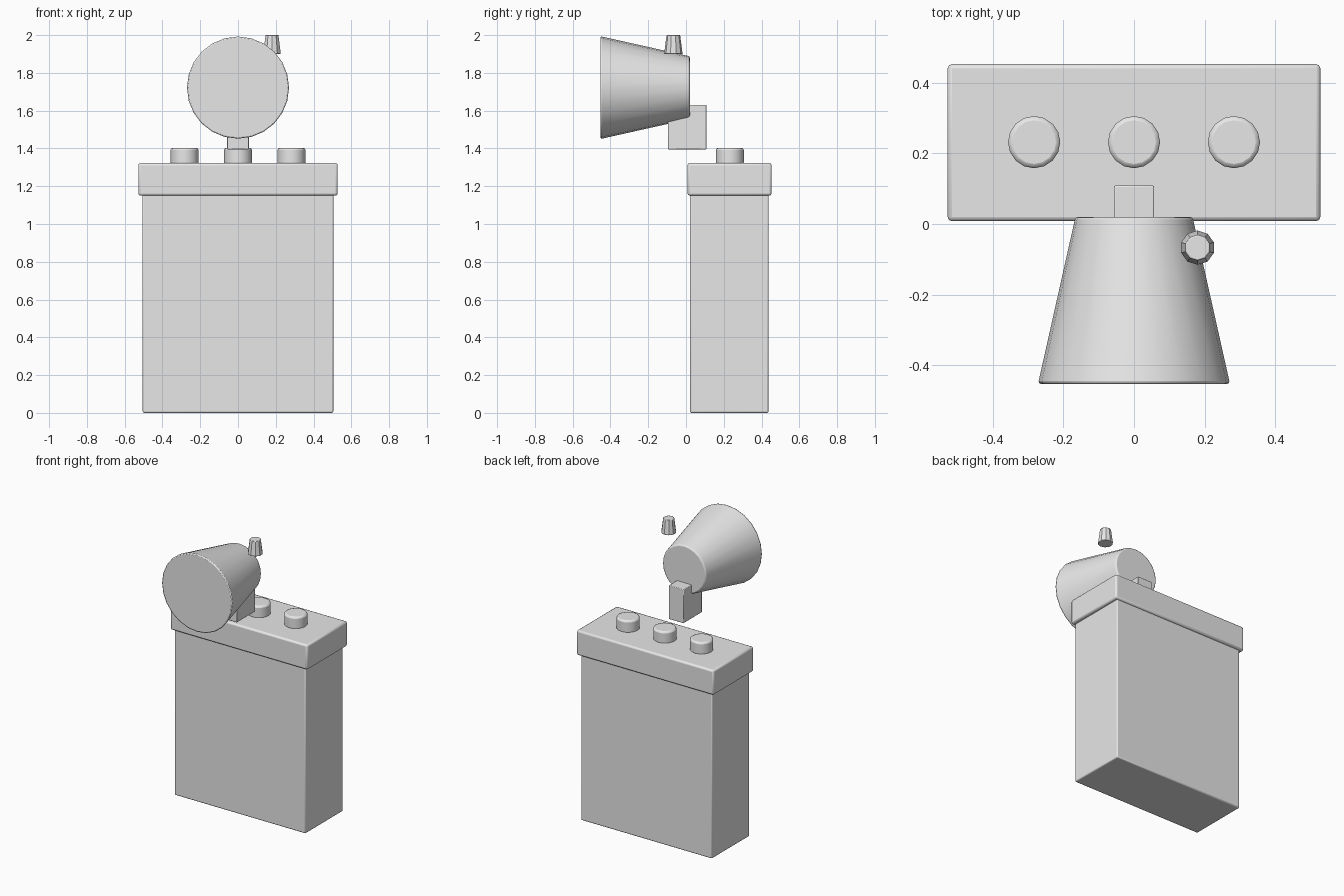
import bpy
import math

if "Cube" in bpy.data.objects:
    bpy.data.objects.remove(bpy.data.objects["Cube"], do_unlink=True)

grey = bpy.data.materials.new("plain_grey")
grey.use_nodes = True
GREY = (0.8, 0.8, 0.8, 1)
grey.diffuse_color = GREY
grey.node_tree.nodes["Principled BSDF"].inputs["Base Color"].default_value = GREY


def finish(name, bevel):
    """Name, colour, round and smooth the active object."""
    ob = bpy.context.object
    ob.name = name
    ob.data.materials.append(grey)
    bpy.ops.object.transform_apply(location=False, rotation=True, scale=True)
    if bevel:
        mod = ob.modifiers.new("rounded_edges", "BEVEL")
        mod.width = bevel
        mod.segments = 2
        mod.limit_method = "ANGLE"
        mod.angle_limit = math.radians(50)
    bpy.ops.object.shade_smooth_by_angle(angle=math.radians(30))
    return ob


def box(name, x, y, z, bevel):
    """Box spanning the given (low, high) ranges."""
    spans = (x, y, z)
    bpy.ops.mesh.primitive_cube_add(size=1, location=[(a + b) / 2 for a, b in spans])
    bpy.context.object.scale = [b - a for a, b in spans]
    return finish(name, bevel)


def cone(name, sides, r1, r2, depth, location, bevel, tilt=0):
    """Round part, with r1 at its base and r2 at its top."""
    bpy.ops.mesh.primitive_cone_add(vertices=sides, radius1=r1, radius2=r2, depth=depth,
                                    location=location, rotation=(tilt, 0, 0))
    return finish(name, bevel)


# Battery case and overhanging lid
box("case", (-0.505, 0.505), (0.021, 0.437), (0, 1.16), 0.008)
box("lid", (-0.528, 0.528), (0.008, 0.453), (1.15, 1.323), 0.012)

# Three terminal buttons on the lid
for side, x in (("right", -0.283), ("middle", 0), ("left", 0.283)):
    cone(side + "_button", 16, 0.074, 0.074, 0.09, (x, 0.232, 1.358), 0.012)

# Lamp bracket, flared lamp head facing forward, and its switch
box("lamp_bracket", (-0.057, 0.057), (-0.095, 0.109), (1.395, 1.63), 0.004)
cone("lamp_head", 24, 0.166, 0.272, 0.473, (0, -0.2165, 1.722), 0.008, math.pi / 2)
cone("lamp_switch", 10, 0.049, 0.036, 0.1, (0.18, -0.067, 1.95), 0.003)
